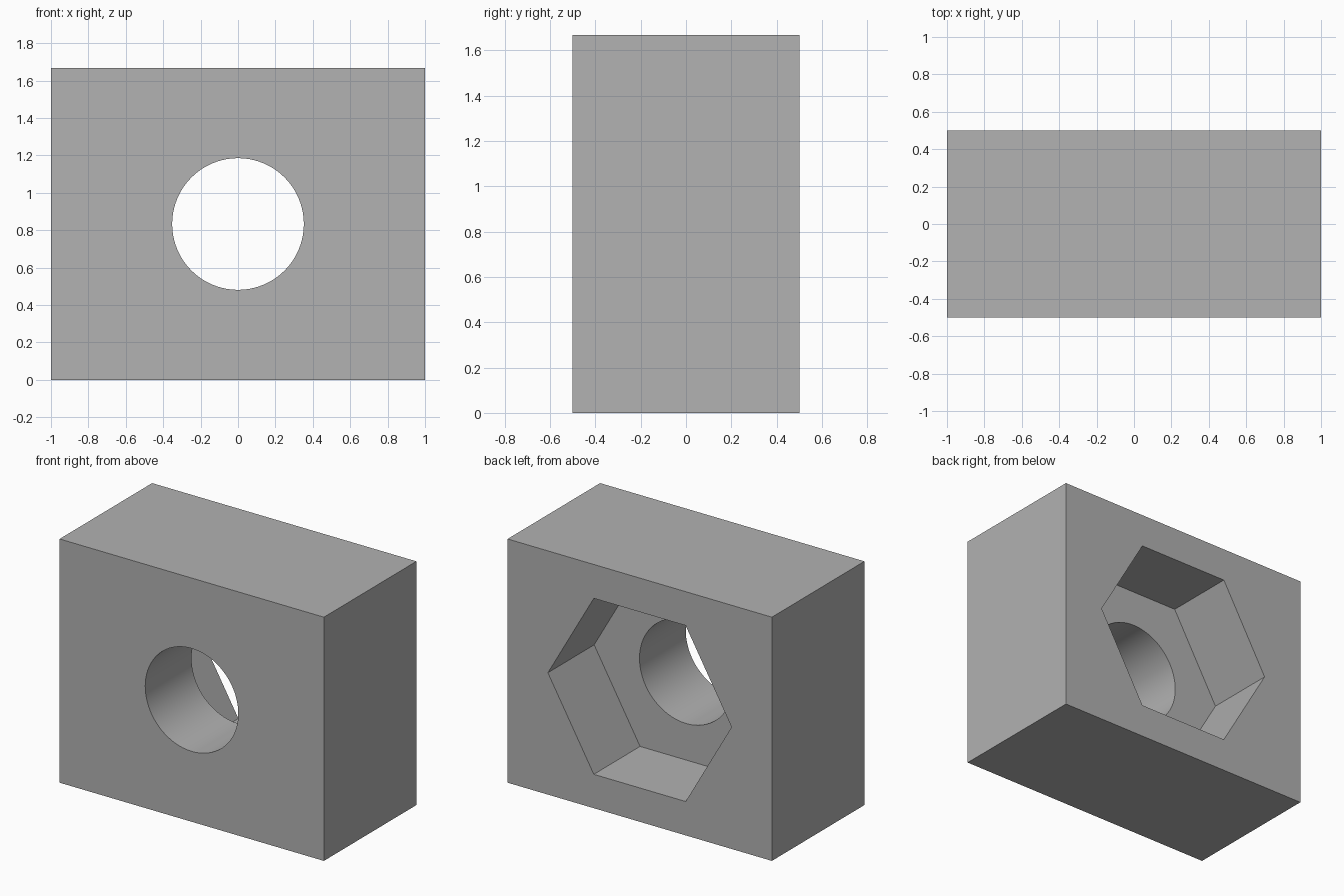
import bpy
from math import radians

default = bpy.data.objects.get("Cube")
if default:
    bpy.data.objects.remove(default, do_unlink=True)

WIDTH, DEPTH, HEIGHT = 2.0, 1.0, 1.667
MID_Z = HEIGHT / 2

# Plain grey material
grey = bpy.data.materials.new("plain_grey")
grey.use_nodes = True
colour = (0.445, 0.445, 0.445, 1)
grey.diffuse_color = colour
grey.node_tree.nodes["Principled BSDF"].inputs["Base Color"].default_value = colour

# Solid block
bpy.ops.mesh.primitive_cube_add(size=1, location=(0, 0, MID_Z))
block = bpy.context.object
block.name = "block"
block.scale = (WIDTH, DEPTH, HEIGHT)
bpy.ops.object.transform_apply(location=False, rotation=False, scale=True)
block.data.materials.append(grey)


def cut(name, sides, radius, y_start, y_end, turn=0):
    """Remove a prism running along y from the block."""
    bpy.ops.mesh.primitive_cylinder_add(
        vertices=sides, radius=radius, depth=y_end - y_start,
        location=(0, (y_start + y_end) / 2, MID_Z),
        rotation=(radians(90), radians(turn), 0))
    cutter = bpy.context.object
    cutter.name = name
    cutter.hide_render = True
    cutter.data.materials.append(grey)
    mod = block.modifiers.new(name, 'BOOLEAN')
    mod.operation = 'DIFFERENCE'
    mod.solver = 'EXACT'
    mod.object = cutter
    bpy.ops.object.select_all(action='DESELECT')
    block.select_set(True)
    bpy.context.view_layer.objects.active = block
    bpy.ops.object.modifier_apply(modifier=mod.name)
    bpy.data.objects.remove(cutter, do_unlink=True)


# Hexagonal pocket in the back half, then the round hole right through
cut("hex_pocket_cutter", 6, 0.695, 0, DEPTH, turn=30)
cut("round_hole_cutter", 96, 0.352, -DEPTH, DEPTH)

# Smooth bore, crisp edges
bpy.ops.object.shade_smooth_by_angle(angle=radians(30))
